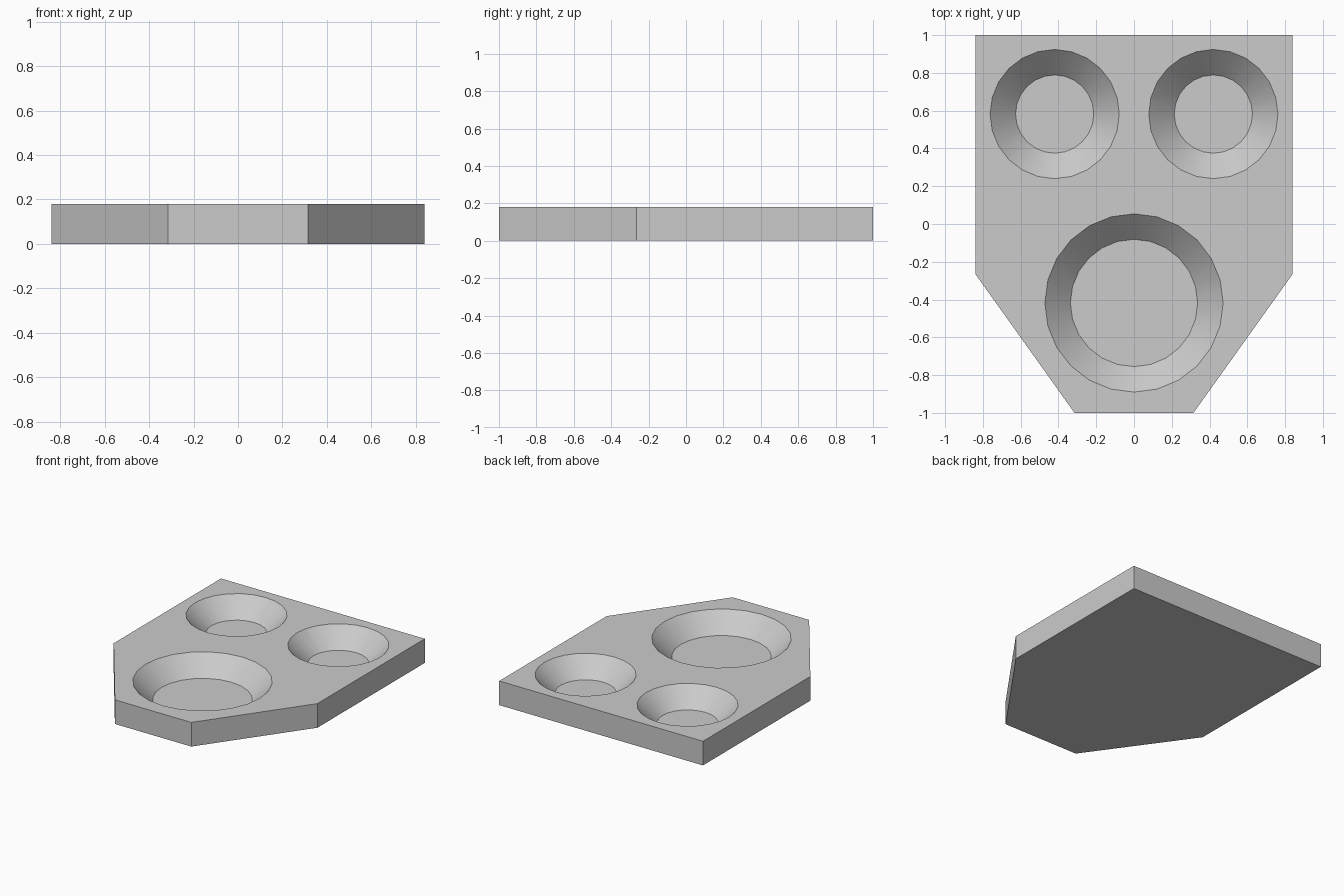
import bpy, bmesh, math

if "Cube" in bpy.data.objects:
    bpy.data.objects.remove(bpy.data.objects["Cube"])

HEIGHT, FLOOR, EXTRA = 0.18, 0.045, 0.05

# Plate: extruded outline with tapered front corners
half = [(0.315, -1.0), (0.84, -0.265), (0.84, 1.0)]
outline = half + [(-x, y) for x, y in reversed(half)]
bm = bmesh.new()
base = bm.faces.new([bm.verts.new((x, y, 0)) for x, y in outline])
top = bmesh.ops.extrude_face_region(bm, geom=[base])
bmesh.ops.translate(bm, vec=(0, 0, HEIGHT),
                    verts=[g for g in top["geom"] if isinstance(g, bmesh.types.BMVert)])
bmesh.ops.recalc_face_normals(bm, faces=bm.faces)
mesh = bpy.data.meshes.new("tray_plate")
bm.to_mesh(mesh)
bm.free()
plate = bpy.data.objects.new("tray_plate", mesh)
bpy.context.collection.objects.link(plate)


def cut_bowl(name, x, y, rim_radius):
    """Sink a flat-bottomed, 45 degree conical bowl into the plate."""
    depth = HEIGHT - FLOOR
    bpy.ops.mesh.primitive_cone_add(
        vertices=24, radius1=rim_radius - depth, radius2=rim_radius + EXTRA,
        depth=depth + EXTRA, location=(x, y, FLOOR + (depth + EXTRA) / 2))
    cutter = bpy.context.object
    cutter.name = name
    mod = plate.modifiers.new(name, 'BOOLEAN')
    mod.operation, mod.solver, mod.object = 'DIFFERENCE', 'EXACT', cutter
    bpy.context.view_layer.objects.active = plate
    bpy.ops.object.modifier_apply(modifier=mod.name)
    bpy.data.objects.remove(cutter)


# Two small bowls at the back, one large bowl at the front
for side in (-1, 1):
    cut_bowl("small_bowl", side * 0.42, 0.582, 0.342)
cut_bowl("large_bowl", 0, -0.418, 0.472)

# Smooth bowl walls, sharp rims and plate edges
bpy.ops.object.select_all(action='DESELECT')
plate.select_set(True)
bpy.context.view_layer.objects.active = plate
bpy.ops.object.shade_smooth_by_angle(angle=math.radians(30))
